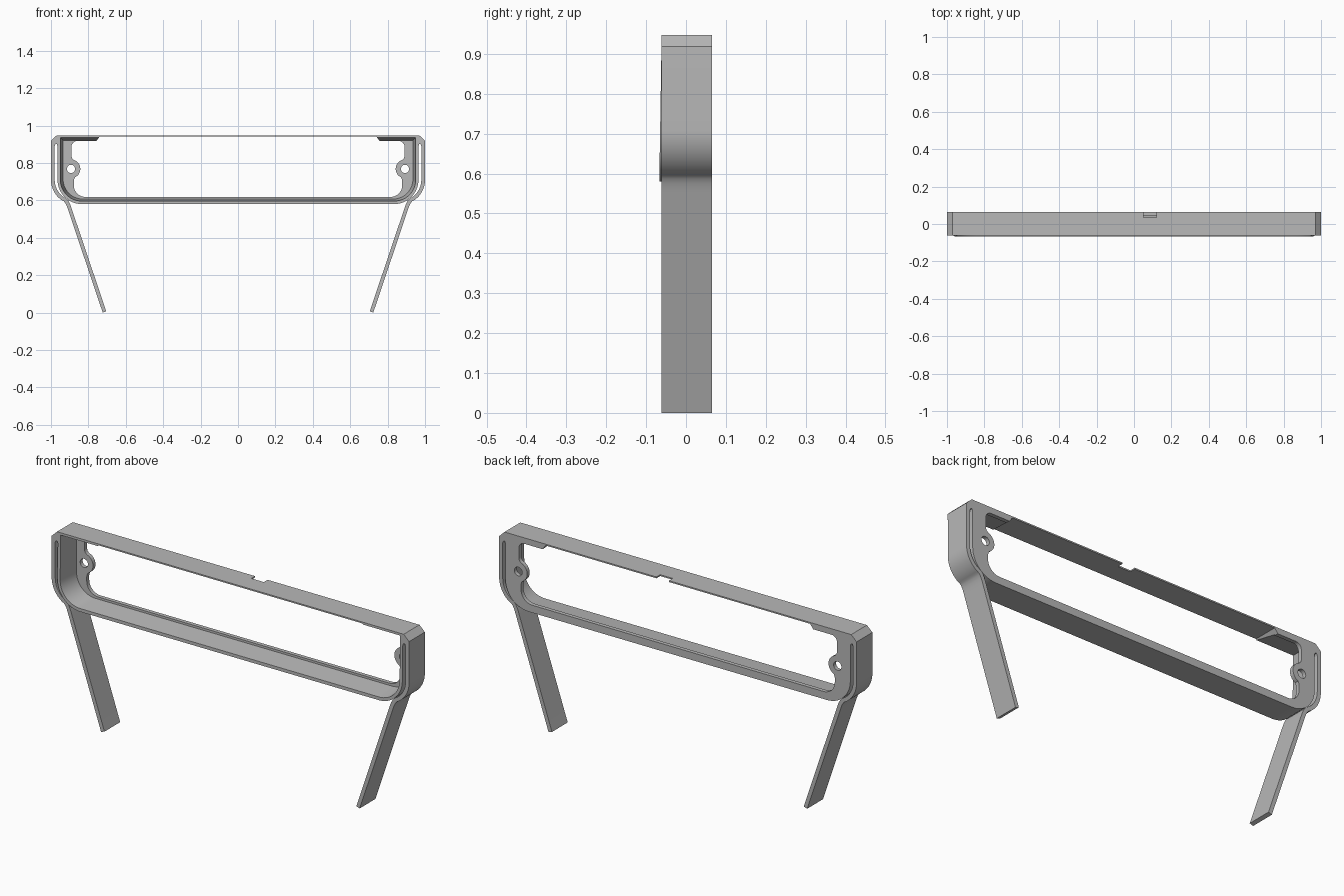
import bpy, bmesh, math
from mathutils import Vector

cube = bpy.data.objects.get("Cube")
if cube:
    bpy.data.objects.remove(cube, do_unlink=True)

grey = bpy.data.materials.new("plain grey")
grey.use_nodes = True
grey.diffuse_color = (0.48, 0.48, 0.48, 1)
grey.node_tree.nodes["Principled BSDF"].inputs["Base Color"].default_value = (0.48, 0.48, 0.48, 1)

FRONT, BACK = -0.061, 0.065


def arc(cx, cz, r, a, b, n=10):
    """Points on an arc in the xz plane, angles in degrees."""
    return [(cx + r * math.cos(math.radians(a + (b - a) * i / n)),
             cz + r * math.sin(math.radians(a + (b - a) * i / n))) for i in range(n + 1)]


def mirrored(half):
    """Close a right-half outline with its mirror image."""
    return half + [(-x, z) for x, z in reversed(half)]


def loft(name, front, back, y0, y1):
    """Solid between two matching xz outlines."""
    bm = bmesh.new()
    a = [bm.verts.new((x, y0(z) if callable(y0) else y0, z)) for x, z in front]
    b = [bm.verts.new((x, y1, z)) for x, z in back]
    bm.faces.new(a)
    bm.faces.new(b[::-1])
    n = len(a)
    for i in range(n):
        j = (i + 1) % n
        bm.faces.new((a[j], a[i], b[i], b[j]))
    bmesh.ops.recalc_face_normals(bm, faces=bm.faces)
    me = bpy.data.meshes.new(name)
    bm.to_mesh(me)
    bm.free()
    me.materials.append(grey)
    ob = bpy.data.objects.new(name, me)
    bpy.context.collection.objects.link(ob)
    return ob


def activate(ob):
    bpy.ops.object.select_all(action='DESELECT')
    ob.select_set(True)
    bpy.context.view_layer.objects.active = ob


def cut(ob, cutter):
    cutter.hide_render = True
    activate(ob)
    m = ob.modifiers.new("cut", 'BOOLEAN')
    m.operation, m.solver, m.object = 'DIFFERENCE', 'EXACT', cutter
    bpy.ops.object.modifier_apply(modifier=m.name)
    bpy.data.objects.remove(cutter, do_unlink=True)


def smooth(ob):
    activate(ob)
    bpy.ops.object.shade_smooth_by_angle(angle=math.radians(25))


# Frame: chamfered top bar, rounded lower corners, slightly leaning front
outer = [(0.97, 0.947), (1, 0.918), (1, 0.89), (0.98, 0.89), (0.976, 0.9),
         (0.969, 0.9), (0.965, 0.89)] + arc(0.835, 0.71, 0.13, 0, -90, 14)
outline = mirrored(outer)
frame = loft("frame", outline, outline,
             lambda z: FRONT - 0.006 * (0.947 - z) / 0.367, BACK)


# Tapered recess, leaving a flange at the back
def recess(x, top, bottom, r):
    return mirrored([(x, top)] + arc(x - r, bottom + r, r, 0, -90, 14))


cut(frame, loft("recess_cutter", recess(0.952, 0.938, 0.595, 0.115),
                recess(0.935, 0.92, 0.607, 0.105), -0.08, 0.045))

# Window through the flange, with top tabs and screw bosses
window = ([(0.74, 0.94), (0.757, 0.917)]
          + arc(0.86, 0.887, 0.03, 90, 0, 6)
          + [(0.89, 0.835), (0.887, 0.825), (0.88, 0.817)]
          + arc(0.893, 0.768, 0.05, 110, 245, 14)
          + [(0.876, 0.713), (0.878, 0.705)]
          + arc(0.815, 0.681, 0.063, 0, -90, 10))
cut(frame, loft("window_cutter", mirrored(window), mirrored(window), -0.1, 0.1))

# Screw holes and the notch in the top bar
for side in (-1, 1):
    hole = arc(side * 0.893, 0.768, 0.022, 0, 345, 23)
    cut(frame, loft("hole_cutter", hole, hole, 0, 0.1))
notch = [(0.05, 0.93), (0.12, 0.93), (0.12, 0.96), (0.05, 0.96)]
cut(frame, loft("notch_cutter", notch, notch, 0.035, 0.1))
smooth(frame)

# Side straps: down the side, around the corner, then out into slanted legs
path = [Vector((0.99, 0.89))]
for i in range(13):
    t = i / 12
    a = math.radians(-50 * t)
    r = 0.155 - 0.015 * t * t
    path.append(Vector((0.835 + r * math.cos(a), 0.71 + r * math.sin(a))))
path += [Vector(p) for p in ((0.916, 0.593), (0.909, 0.58), (0.903, 0.565), (0.898, 0.55), (0.714, 0.0035))]
left_edge, right_edge = [], []
for i, p in enumerate(path):
    d = (path[min(i + 1, len(path) - 1)] - path[max(i - 1, 0)]).normalized()
    if i == 0:
        d = Vector((0, -1))
    n = Vector((-d.y, d.x)) * 0.01
    left_edge.append(tuple(p + n))
    right_edge.append(tuple(p - n))
strap = left_edge + right_edge[::-1]
for name, side in (("left_leg", 1), ("right_leg", -1)):
    shape = [(side * x, z) for x, z in strap]
    smooth(loft(name, shape, shape, FRONT, BACK))
